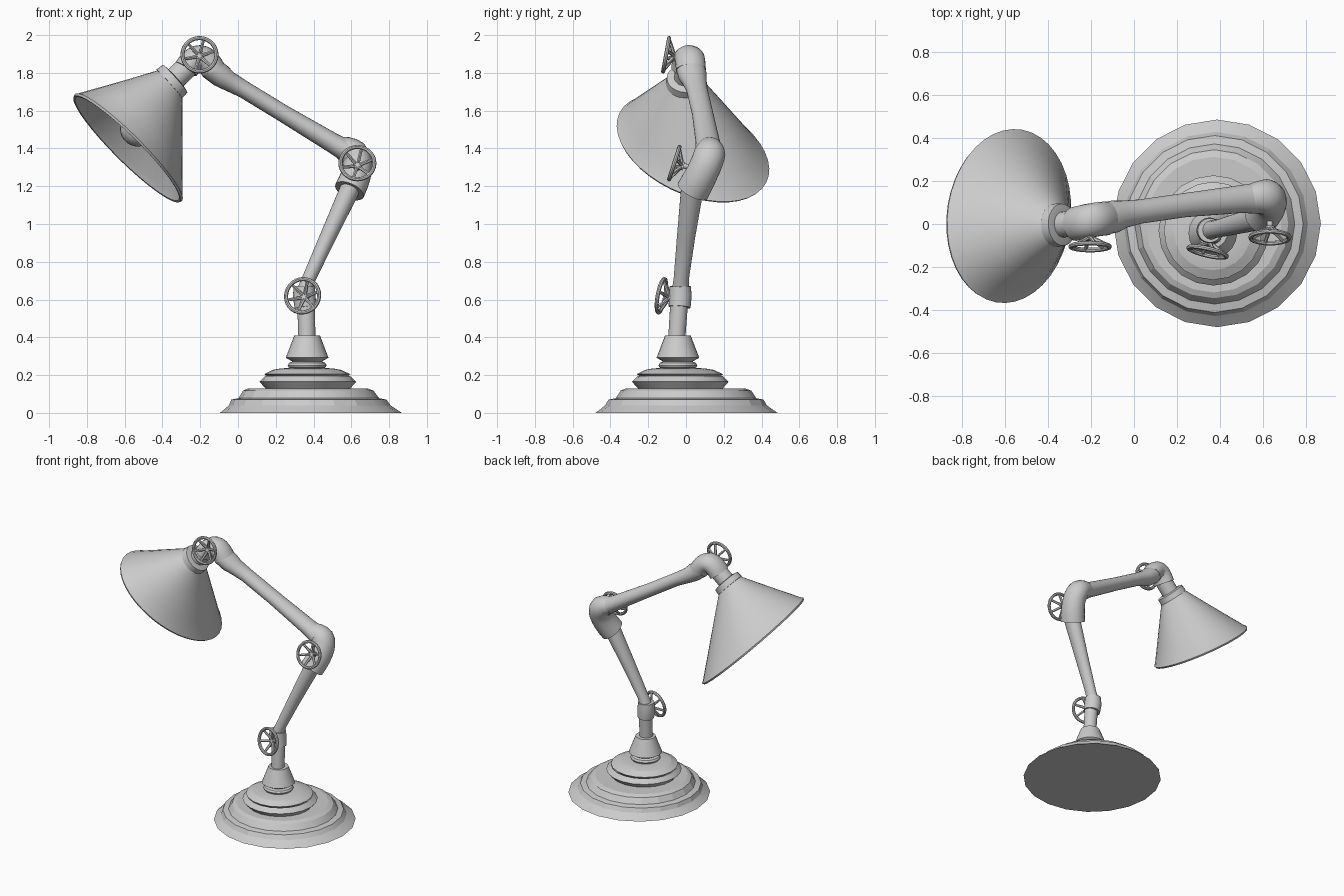
import bpy, bmesh, math
from mathutils import Vector, Matrix

if "Cube" in bpy.data.objects:
    bpy.data.objects.remove(bpy.data.objects["Cube"])


def finish(name, bm, angle):
    bmesh.ops.recalc_face_normals(bm, faces=bm.faces)
    me = bpy.data.meshes.new(name)
    bm.to_mesh(me)
    bm.free()
    ob = bpy.data.objects.new(name, me)
    bpy.context.collection.objects.link(ob)
    bpy.ops.object.select_all(action='DESELECT')
    ob.select_set(True)
    bpy.context.view_layer.objects.active = ob
    bpy.ops.object.shade_smooth_by_angle(angle=math.radians(angle))
    return ob


def axes(nrm, r, wide=1.0):
    """Two half-axes of a ring facing nrm."""
    nrm = Vector(nrm).normalized()
    u = (Vector((0, 1, 0)) - nrm * nrm.y).normalized()
    return u * (r * wide), nrm.cross(u) * r


def skin(name, rings, n=24, angle=35):
    """Join rings of (centre, half-axis, half-axis) and cap both ends."""
    bm = bmesh.new()
    loops = [[bm.verts.new(Vector(c) + u * math.cos(a) + v * math.sin(a))
              for a in (2 * math.pi * i / n for i in range(n))] for c, u, v in rings]
    for a, b in zip(loops, loops[1:]):
        for i in range(n):
            j = (i + 1) % n
            bm.faces.new((a[i], a[j], b[j], b[i]))
    bm.faces.new(loops[0])
    bm.faces.new(loops[-1])
    return finish(name, bm, angle)


def loft(name, rings, wide=1.0, **kw):
    """Rings given as (centre, normal, radius)."""
    return skin(name, [(c, *axes(nrm, r, wide)) for c, nrm, r in rings], **kw)


def tube(name, pts, radii, **kw):
    p = [Vector(q) for q in pts]
    rings = []
    for i in range(len(p)):
        a = (p[i] - p[i - 1]).normalized() if i else Vector()
        b = (p[i + 1] - p[i]).normalized() if i < len(p) - 1 else Vector()
        rings.append((p[i], a + b, radii[i]))
    return loft(name, rings, **kw)


def bend(a, b, c, r, steps=10):
    """Curved path for an elbow, with constant radius."""
    a, b, c = Vector(a), Vector(b), Vector(c)
    pts = [a * (1 - t) ** 2 + b * 2 * t * (1 - t) + c * t * t
           for t in (i / steps for i in range(steps + 1))]
    return pts, [r] * (steps + 1)


def handwheel(name, centre, normal, joint):
    """Dished wheel: round rim outside, six spokes running in to the hub."""
    bm = bmesh.new()
    R, m, N, M = 0.090, 0.011, 28, 8
    grid = [[bm.verts.new(((R + m * math.cos(b)) * math.cos(a), (R + m * math.cos(b)) * math.sin(a),
                           m * math.sin(b)))
             for b in (2 * math.pi * j / M for j in range(M))]
            for a in (2 * math.pi * i / N for i in range(N))]
    for i in range(N):
        for j in range(M):
            k, l = (i + 1) % N, (j + 1) % M
            bm.faces.new((grid[i][j], grid[k][j], grid[k][l], grid[i][l]))

    def rod(p, q, r1, r2, seg):
        d = q - p
        mat = Matrix.Translation((p + q) / 2) @ d.to_track_quat('Z', 'Y').to_matrix().to_4x4()
        bmesh.ops.create_cone(bm, cap_ends=True, segments=seg, radius1=r1, radius2=r2,
                              depth=d.length, matrix=mat)
    for i in range(6):
        a = math.radians(60 * i + 15)
        rod(Vector((0.012 * math.cos(a), 0.012 * math.sin(a), -0.040)),
            Vector((R * math.cos(a), R * math.sin(a), 0)), 0.010, 0.008, 6)
    rod(Vector((0, 0, -0.052)), Vector((0, 0, -0.030)), 0.024, 0.018, 12)
    mat = Matrix.Translation(centre) @ Vector(normal).to_track_quat('Z', 'Y').to_matrix().to_4x4()
    # spindle from hub to joint
    rod(Vector((0, 0, -0.042)), mat.inverted() @ Vector(joint), 0.014, 0.014, 10)
    bmesh.ops.transform(bm, matrix=mat, verts=bm.verts)
    finish(name, bm, 40)


# stepped 20-sided base: z, radius, centre x, centre y
base = [(0, .482, .386, .003), (.012, .465, .385, .002), (.04, .428, .38, 0), (.07, .411, .375, 0),
        (.078, .372, .375, 0), (.118, .345, .372, 0), (.13, .315, .37, -.003),
        (.13, .225, .37, -.03), (.165, .256, .37, -.03), (.195, .225, .368, -.03),
        (.175, .19, .368, -.03), (.205, .228, .367, -.032), (.228, .18, .365, -.035),
        (.236, .135, .364, -.038), (.237, .09, .363, -.04)]
loft("base", [((x, y, z), (0, 0, 1), r) for z, r, x, y in base], n=20, angle=15)

# neck ring and tapered socket
socket = [(.235, .085), (.24, .097), (.252, .103), (.265, .095), (.272, .078),
          (.292, .113), (.30, .110), (.41, .068)]
loft("post_socket", [((.366, -.043, z), (0, 0, 1), r) for z, r in socket], n=20)

# post and lower joint
tube("post", [(.365, -.05, .38), (.36, -.035, .60)], [.045, .047])
tube("lower_joint", [(.358, -.034, .56), (.35, -.03, .62), (.352, -.03, .67)], [.058, .06, .056])

# arms, slightly oval in section
tube("lower_arm", [(.347, -.03, .63), (.375, -.025, .71), (.475, .0, .93), (.60, .035, 1.20)],
     [.042, .036, .043, .054], wide=1.12)
tube("upper_arm", [(.58, .12, 1.385), (.50, .116, 1.43), (.24, .088, 1.585),
                   (.03, .058, 1.713), (-.05, .045, 1.757), (-.09, .035, 1.785), (-.15, .022, 1.83)],
     [.060, .053, .046, .046, .053, .062, .062], wide=1.22)

# elbows
pts, rad = bend((.59, .035, 1.175), (.695, .15, 1.38), (.54, .12, 1.403), .078)
rad = [.082, .081, .08] + rad[3:-3] + [.072, .066, .060]
tube("middle_elbow", pts, rad, wide=1.08)
pts, rad = bend((-.13, .026, 1.815), (-.20, .02, 1.945), (-.275, .0, 1.82), .066)
tube("upper_elbow", pts, rad, wide=1.2)

# handwheels
handwheel("lower_handwheel", (.342, -.13, .62), (-.23, -1, .185), (.35, -.03, .62))
handwheel("middle_handwheel", (.632, -.062, 1.322), (0, -1, .32), (.63, .09, 1.29))
handwheel("upper_handwheel", (-.204, -.105, 1.896), (0, -1, .18), (-.2, .01, 1.875))

# shade holder: neck and collar
n = Vector((-.69, -.165, -.71)).normalized()
top = Vector((-.355, -.005, 1.75))
rim = Vector((-.58, .037, 1.405))
tube("shade_neck", [(-.25, .005, 1.85), top], [.06, .06])
m = Vector((-.74, -.05, -.66)).normalized()
loft("shade_collar", [(top - m * .035, m, .075), (top - m * .03, m, .098),
                      (top + m * .012, m, .102), (top + m * .015, m, .09), (top + m * .03, m, .09)])

# slanted shade: round at the collar, skewed oval at the rim; outside then inside wall
u0, v0 = axes(m, .09)
u1 = Vector((.0175, .40, -.11))
v1 = Vector((.285, .01, -.262))
if v0.dot(v1) < 0:
    v1 = -v1


def wall(t, shrink, push=0.0):
    return (top.lerp(rim, t) + n * push, u0.lerp(u1, t) * shrink, v0.lerp(v1, t) * shrink)


outer = [wall(t, 1) for t in (0, .25, .5, .75, .97)]
lip = [wall(1, 1.01), wall(1, .995, .012), wall(1, .965, .01)]
inner = [wall(t, s) for t, s in ((.95, .96), (.6, .94), (.3, .91), (.04, .85))]
skin("shade", outer + lip + inner, n=40)

# bulb and its holder
ax = (rim - top).normalized()
tube("bulb_holder", [top, top + ax * .17], [.05, .045])
bm = bmesh.new()
bmesh.ops.create_uvsphere(bm, u_segments=24, v_segments=14, radius=.095,
                          matrix=Matrix.Translation((-.53, .0, 1.505)))
finish("bulb", bm, 60)
